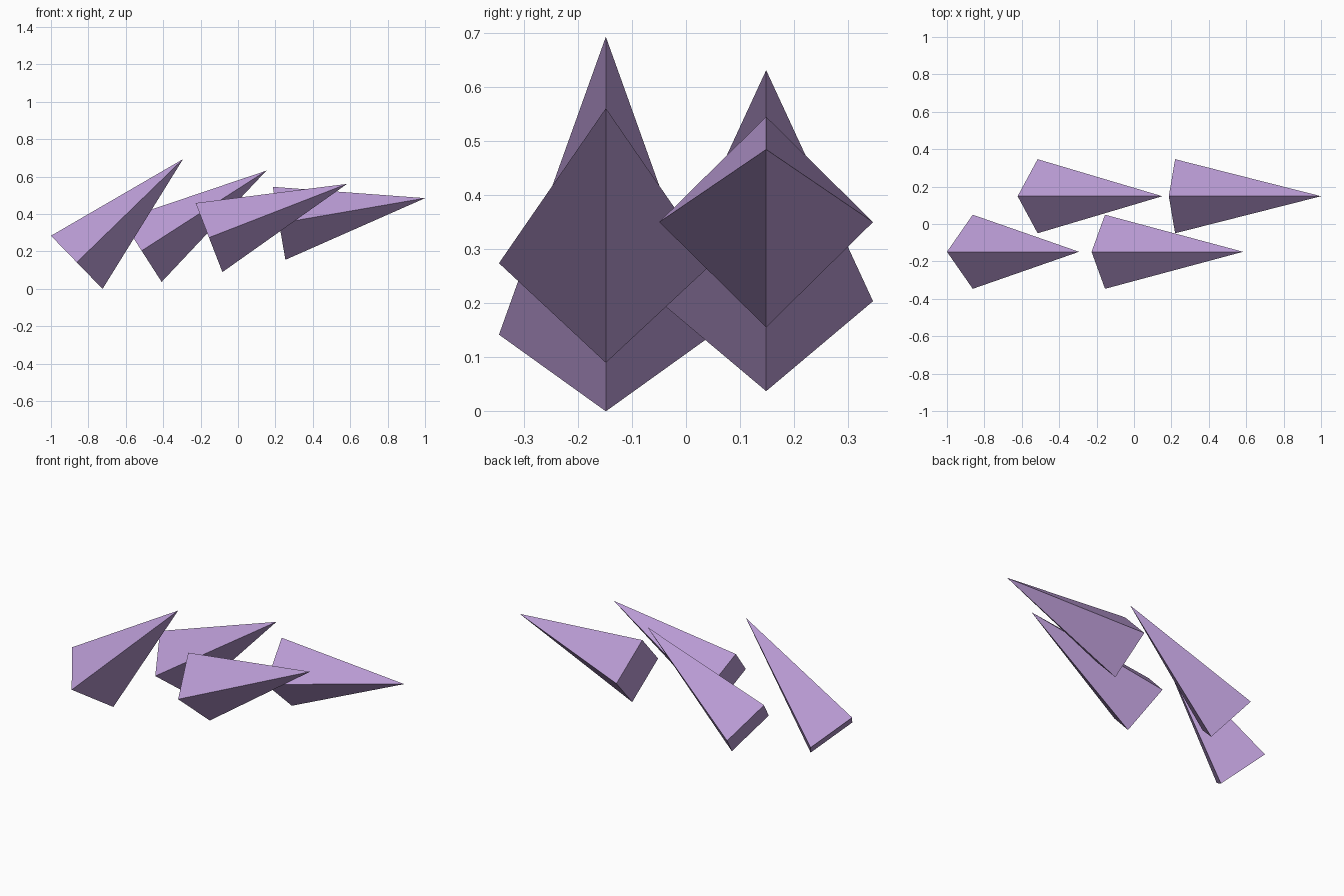
import bpy
import math

if "Cube" in bpy.data.objects:
    bpy.data.objects.remove(bpy.data.objects["Cube"])

UNIT = 0.198  # base radius; every other size is a multiple of it

purple = bpy.data.materials.new("soft_purple")
purple.diffuse_color = (0.49, 0.33, 0.66, 1.0)
purple.use_nodes = True
purple.node_tree.nodes["Principled BSDF"].inputs["Base Color"].default_value = purple.diffuse_color

# Lowest point of the steepest spike rests on the ground
lean = 0.8
height = UNIT * (2 * math.cos(lean) + math.sin(lean))

# Left end of the steepest spike and right tip of the flattest one are at x = -1 and 1
first_x = -1 + UNIT * (2 * math.sin(lean) + math.cos(lean))


def spike(i):
    """Four-sided spike leaning further over towards +x with each step."""
    side = -1 if i % 2 == 0 else 1
    bpy.ops.mesh.primitive_cone_add(
        vertices=4, radius1=UNIT, radius2=0, depth=4 * UNIT,
        location=(first_x + 2 * UNIT * i, side * 0.75 * UNIT, height),
        rotation=(0, lean + 0.2 * i, 0))
    obj = bpy.context.object
    obj.name = f"spike_{i + 1}"
    obj.data.materials.append(purple)


# Staggered row of four spikes
for i in range(4):
    spike(i)
